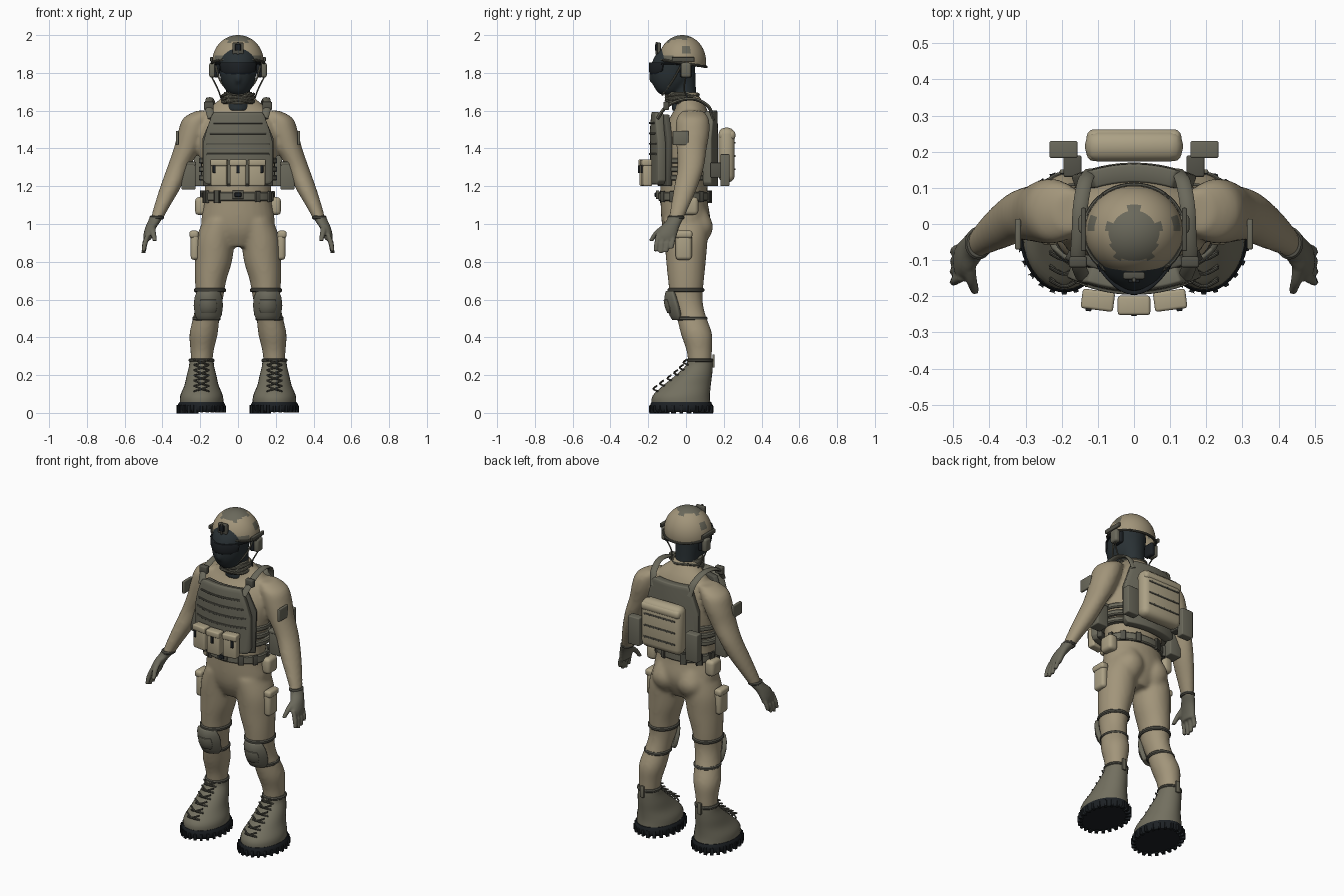
import bpy, bmesh, math
from mathutils import Vector, Matrix

default_cube = bpy.data.objects.get("Cube")
if default_cube:
    bpy.data.objects.remove(default_cube, do_unlink=True)


def material(name, *rgb):
    mat = bpy.data.materials.new(name)
    mat.use_nodes = True
    mat.diffuse_color = (*rgb, 1)
    mat.node_tree.nodes["Principled BSDF"].inputs["Base Color"].default_value = (*rgb, 1)
    return mat


TAN = material("tan cloth", .36, .30, .195)
POUCH = material("pale tan pouch", .41, .355, .235)
GEAR = material("olive grey gear", .145, .14, .105)
STRAP = material("dark olive strap", .085, .083, .065)
BOOT = material("boot leather", .17, .16, .115)
MASK = material("black blue mask", .022, .03, .034)
RUBBER = material("black rubber", .012, .015, .018)
SIDES = (("left", 1), ("right", -1))


def finish(name, bm, mat):
    """Turn a bmesh into a smooth shaded object."""
    bmesh.ops.recalc_face_normals(bm, faces=bm.faces)
    mesh = bpy.data.meshes.new(name)
    bm.to_mesh(mesh)
    bm.free()
    mesh.materials.append(mat)
    obj = bpy.data.objects.new(name, mesh)
    bpy.context.collection.objects.link(obj)
    bpy.ops.object.select_all(action='DESELECT')
    obj.select_set(True)
    bpy.context.view_layer.objects.active = obj
    bpy.ops.object.shade_smooth_by_angle(angle=math.radians(40))
    return obj


def spline(keys, steps):
    """Catmull-Rom through rows of numbers."""
    keys = [Vector(k) for k in keys]
    rows = []
    for i in range(len(keys) - 1):
        a, b = keys[max(i - 1, 0)], keys[i]
        c, d = keys[i + 1], keys[min(i + 2, len(keys) - 1)]
        for j in range(steps):
            t = j / steps
            rows.append(b + (c - a) * (t / 2) + (a * 2 - b * 5 + c * 4 - d) * (t * t / 2)
                        + (b * 3 - a - c * 3 + d) * (t ** 3 / 2))
    return rows + [keys[-1]]


def add_loft(bm, keys, s=1, steps=4, n=28):
    """Skin horizontal ellipses given as x, y, z, x radius, y radius."""
    last = None
    for x, y, z, rx, ry in spline(keys, steps):
        ring = [bm.verts.new((s * x + rx * math.cos(a), y + ry * math.sin(a), z))
                for a in (math.tau * i / n for i in range(n))]
        if last:
            for i in range(n):
                bm.faces.new((last[i], last[i - 1], ring[i - 1], ring[i]))
        else:
            bm.faces.new(ring)
        last = ring
    bm.faces.new(last)


def loft(name, keys, mat, s=1, steps=4, n=28):
    bm = bmesh.new()
    add_loft(bm, keys, s, steps, n)
    return finish(name, bm, mat)


def band(name, x, y, z, rx, ry, height, mat, s=1):
    h, e = height / 2, .006
    keys = [(x, y, z - h, rx - e, ry - e), (x, y, z - h + e, rx, ry),
            (x, y, z + h - e, rx, ry), (x, y, z + h, rx - e, ry - e)]
    return loft(name, keys, mat, s, 1, 40)


def blend(obj, voxel, rounds):
    """Melt overlapping volumes into one skin."""
    mod = obj.modifiers.new("blend", 'REMESH')
    mod.mode, mod.voxel_size, mod.use_smooth_shade = 'VOXEL', voxel, True
    mod = obj.modifiers.new("soften", 'SMOOTH')
    mod.iterations, mod.factor = rounds, .5


def box(name, at, size, mat, bevel=.008, turn=0):
    bm = bmesh.new()
    bmesh.ops.create_cube(bm, size=1)
    bm.transform(Matrix.Translation(at) @ Matrix.Rotation(turn, 4, 'Z') @ Matrix.Diagonal((*size, 1)))
    bmesh.ops.bevel(bm, geom=bm.edges[:], offset=bevel, segments=3, affect='EDGES', profile=.5)
    return finish(name, bm, mat)


def ball(name, at, size, mat):
    bm = bmesh.new()
    bmesh.ops.create_uvsphere(bm, u_segments=32, v_segments=20, radius=1)
    bm.transform(Matrix.Translation(at) @ Matrix.Diagonal((*size, 1)))
    return finish(name, bm, mat)


def panel(name, rows, bend, thick, mat, x=0, n=14):
    """Curved plate from rows of z, half width, y."""
    bm = bmesh.new()
    grid = [[bm.verts.new((x + w * u, y + bend * (w * u) ** 2, z))
             for u in (2 * i / n - 1 for i in range(n + 1))] for z, w, y in rows]
    for low, high in zip(grid, grid[1:]):
        for i in range(n):
            bm.faces.new((low[i], low[i + 1], high[i + 1], high[i]))
    obj = finish(name, bm, mat)
    mod = obj.modifiers.new("thickness", 'SOLIDIFY')
    mod.thickness, mod.offset = thick, 0
    mod = obj.modifiers.new("soft edge", 'BEVEL')
    mod.width, mod.segments = min(.006, thick / 4), 2
    return obj


def tube(name, points, radius, mat, wide=1, closed=False):
    """Round cord, or a flat strap when wide is above one."""
    pts = [Vector(p) for p in (points if closed else spline(points, 5))]
    bm, rings = bmesh.new(), []
    for i, p in enumerate(pts):
        after = pts[(i + 1) % len(pts)] if closed else pts[min(i + 1, len(pts) - 1)]
        before = pts[i - 1] if closed else pts[max(i - 1, 0)]
        along = (after - before).normalized()
        across = Vector((1, 0, 0)) if abs(along.x) < .8 else Vector((0, 0, 1))
        across = (across - along * across.dot(along)).normalized()
        up = along.cross(across)
        rings.append([bm.verts.new(p + radius * (across * wide * math.cos(a) + up * math.sin(a)))
                      for a in (math.tau * k / 8 for k in range(8))])
    pairs = list(zip(rings, rings[1:])) + ([(rings[-1], rings[0])] if closed else [])
    for r, q in pairs:
        for k in range(8):
            bm.faces.new((r[k], r[k - 1], q[k - 1], q[k]))
    if not closed:
        bm.faces.new(rings[0])
        bm.faces.new(rings[-1])
    return finish(name, bm, mat)


# Clothed body: torso, arms and legs melted together
TORSO = [(0, 0, .88, .09, .08), (0, 0, .95, .17, .115), (0, 0, 1.02, .195, .13), (0, -.01, 1.12, .178, .125),
         (0, -.01, 1.22, .178, .125), (0, -.005, 1.34, .2, .132), (0, 0, 1.45, .215, .135),
         (0, .015, 1.54, .205, .115), (0, .025, 1.61, .155, .085), (0, .01, 1.67, .085, .065), (0, 0, 1.7, .06, .055)]
ARM = [(.17, .035, 1.6, .05, .055), (.215, .035, 1.56, .075, .085), (.24, .035, 1.49, .077, .09),
       (.27, .03, 1.4, .07, .08), (.315, .025, 1.3, .06, .07), (.355, 0, 1.2, .056, .063),
       (.4, -.03, 1.1, .043, .05), (.433, -.055, 1.02, .031, .038)]
LEG = [(.09, 0, 1.02, .095, .12), (.118, 0, .92, .103, .115), (.13, 0, .8, .098, .105), (.145, 0, .7, .083, .095),
       (.152, .003, .6, .072, .085), (.165, .025, .52, .069, .078), (.182, .055, .42, .075, .083),
       (.19, .07, .33, .062, .068), (.193, .075, .24, .055, .06)]
bm = bmesh.new()
add_loft(bm, TORSO)
for side, s in SIDES:
    add_loft(bm, ARM, s)
    add_loft(bm, LEG, s)
    add_loft(bm, [(.085, .075, .9, .03, .03), (.085, .065, .95, .075, .07), (.085, .06, 1, .08, .082),
                  (.08, .05, 1.07, .06, .06)], s)
blend(finish("clothed_body", bm, TAN), .011, 7)

# Head, mask, glasses and scarf
HEAD = [(0, -.09, 1.685, .04, .045), (0, -.085, 1.71, .066, .075), (0, -.075, 1.76, .09, .108),
        (0, -.07, 1.82, .1, .118), (0, -.06, 1.88, .1, .11), (0, -.05, 1.93, .08, .08)]
bm = bmesh.new()
add_loft(bm, HEAD)
add_loft(bm, [(0, -.005, 1.6, .07, .07), (0, -.01, 1.7, .064, .064), (0, -.025, 1.8, .075, .075), (0, -.03, 1.86, .08, .08)])
add_loft(bm, [(0, -.17, 1.75, .012, .02), (0, -.178, 1.775, .016, .02), (0, -.17, 1.83, .01, .015)])
blend(finish("masked_head", bm, MASK), .009, 4)
panel("glasses", [(1.795, .055, -.185), (1.81, .09, -.19), (1.855, .095, -.19)], 8, .012, RUBBER)
loft("scarf", [(0, -.01, 1.635, .085, .085), (0, -.015, 1.65, .086, .088), (0, -.025, 1.675, .077, .08),
               (0, -.03, 1.7, .074, .072)], GEAR)
for k in range(3):
    ring = [(.083 * math.cos(a), -.02 + .085 * math.sin(a), 1.65 + .016 * k + .006 * math.sin(3 * a + k))
            for a in (math.tau * i / 32 for i in range(32))]
    tube("scarf_fold", ring, .008, GEAR, closed=True)

# Helmet shell with a grey top patch chosen by distance from the crown
bm = bmesh.new()
bmesh.ops.create_uvsphere(bm, u_segments=48, v_segments=40, radius=1)
bm.transform(Matrix.Translation((0, -.02, 1.86)) @ Matrix.Diagonal((.136, .126, .14, 1)))
bmesh.ops.bisect_plane(bm, geom=bm.verts[:] + bm.edges[:] + bm.faces[:], plane_co=(0, -.02, 1.85),
                       plane_no=(0, .16, 1), clear_inner=True)
helmet = finish("helmet", bm, TAN)
helmet.data.materials.append(GEAR)
for f in helmet.data.polygons:
    x, y, z = f.center
    turn = math.atan2(y + .03, x)
    reach = .07 + (.014 if math.sin(5 * turn) > .5 else 0)
    front_band = z < 1.895 and y < -.07
    side_patch = 1.905 < z < 1.94 and -.02 < y < .02
    f.material_index = int(z > 1.93 and math.hypot(x, y + .03) < reach or front_band or side_patch)
helmet.modifiers.new("thickness", 'SOLIDIFY').thickness = .008
rim = [(.138 * math.cos(a), -.02 + .128 * math.sin(a), 1.852 - .02 * math.sin(a))
       for a in (math.tau * i / 48 for i in range(48))]
tube("helmet_rim", rim, .007, STRAP, closed=True)
box("helmet_mount", (0, -.143, 1.93), (.06, .02, .06), STRAP, .005)
box("mount_slot", (0, -.156, 1.935), (.03, .014, .035), RUBBER, .003)
box("mount_post", (0, -.155, 1.93), (.01, .012, .065), STRAP, .002)

for side, s in SIDES:
    # Headset and chin straps
    box(side + "_ear_cup", (s * .135, 0, 1.815), (.036, .055, .078), GEAR, .012)
    box(side + "_ear_pad", (s * .112, 0, 1.815), (.03, .065, .08), RUBBER, .012)
    box(side + "_helmet_rail", (s * .14, -.015, 1.872), (.014, .12, .024), STRAP, .004)
    tube(side + "_chin_strap", [(s * .12, -.02, 1.85), (s * .095, -.07, 1.76), (s * .035, -.12, 1.69), (0, -.125, 1.685)],
         .005, GEAR)
    tube(side + "_headset_cable", [(s * .14, 0, 1.78), (s * .105, -.01, 1.71), (s * .085, .02, 1.65)], .004, STRAP)
    tube(side + "_glasses_arm", [(s * .09, -.13, 1.85), (s * .118, -.06, 1.85), (s * .115, 0, 1.84)], .006, RUBBER)

    # Gloves with four fingers and a thumb
    bm = bmesh.new()
    add_loft(bm, [(.428, -.052, 1.045, .035, .042), (.44, -.06, 1.02, .034, .042), (.46, -.085, .985, .03, .05),
                  (.475, -.1, .945, .025, .053), (.48, -.105, .915, .02, .05)], s)
    for i in range(4):
        y, drop = -.147 + .028 * i, (.075, .085, .08, .06)[i]
        add_loft(bm, [(.475, y, .95, .013, .013), (.492, y - .008, .925 - drop / 3, .014, .013),
                      (.5, y - .014, .93 - drop, .011, .011)], s, 3, 10)
    add_loft(bm, [(.455, -.1, 1, .016, .018), (.45, -.15, .96, .016, .018), (.44, -.185, .91, .012, .013)], s, 4, 10)
    blend(finish(side + "_glove", bm, GEAR), .006, 3)
    band(side + "_glove_cuff", .43, -.053, 1.035, .038, .045, .02, STRAP, s)

    # Sleeve patch
    box(side + "_sleeve_patch", (s * .321, -.028, 1.455), (.016, .085, .075), GEAR, .005)

    # Boots: sole with lugs, upper, cuff, laces and heel tab
    loft(side + "_boot", [(.193, -.025, .04, .115, .155), (.193, -.025, .09, .113, .152), (.193, .005, .145, .091, .126),
                          (.193, .042, .2, .078, .096), (.193, .07, .25, .066, .072), (.193, .075, .285, .064, .066)],
         BOOT, s)
    loft(side + "_sole", [(.193, -.025, .006, .114, .155), (.193, -.025, .02, .124, .164),
                          (.193, -.025, .045, .124, .164), (.193, -.025, .058, .117, .158)], RUBBER, s, 1, 48)
    for i in range(24):
        a = math.tau * i / 24
        box(side + "_sole_lug", (s * .193 + .117 * math.cos(a), -.025 + .157 * math.sin(a), .02),
            (.026, .014, .038), RUBBER, .003, a)
    band(side + "_boot_cuff", .193, .075, .278, .068, .07, .02, STRAP, s)
    box(side + "_heel_tab", (s * .193, .145, .275), (.025, .012, .07), BOOT, .004)
    for i in range(6):
        z, y = .115 + .028 * i, (-.165, -.13, -.09, -.055, -.025, -.005)[i]
        for d in (-1, 1):
            tube(side + "_lace", [(s * .193 - .04 * d, y + .015, z), (s * .193, y - .008, z + .012),
                                  (s * .193 + .04 * d, y + .01, z + .028)], .005, STRAP)

    # Knee pads and their straps
    panel(side + "_knee_pad", [(.495, .05, -.06), (.52, .064, -.075), (.57, .07, -.096), (.61, .066, -.102),
                               (.645, .052, -.095)], 11, .025, GEAR, s * .157)
    panel(side + "_knee_cap", [(.53, .035, -.094), (.56, .045, -.107), (.6, .04, -.114)], 11, .01, GEAR, s * .157)
    band(side + "_upper_knee_strap", .148, 0, .65, .085, .097, .022, STRAP, s)
    band(side + "_lower_knee_strap", .167, .03, .5, .075, .083, .022, STRAP, s)

    # Thigh pocket and hip pouch
    box(side + "_thigh_pocket", (s * .228, -.012, .885), (.045, .085, .15), POUCH, .018)
    box(side + "_pocket_flap", (s * .233, -.012, .945), (.048, .092, .04), POUCH, .014)
    box(side + "_hip_pouch", (s * .197, .02, 1.095), (.06, .09, .095), POUCH, .02)

    # Side and rear utility pouches
    box(side + "_side_pouch", (s * .262, .01, 1.255), (.075, .075, .145), GEAR, .006)
    box(side + "_side_pouch_lid", (s * .262, .01, 1.32), (.08, .08, .02), GEAR, .006)
    box(side + "_rear_pouch", (s * .195, .206, 1.285), (.078, .048, .17), GEAR, .006)
    box(side + "_rear_pouch_mount", (s * .17, .16, 1.285), (.05, .06, .08), STRAP, .006)

    # Shoulder straps and buckles
    tube(side + "_shoulder_strap", [(s * .14, -.15, 1.56), (s * .155, -.105, 1.62), (s * .152, -.03, 1.655),
                                    (s * .148, .05, 1.66), (s * .135, .12, 1.62), (s * .12, .145, 1.55)],
         .009, GEAR, 2.3)
    box(side + "_strap_buckle", (s * .155, -.105, 1.625), (.05, .03, .045), STRAP, .006)

# Vest: front and back plates, webbing and waist wraps
panel("front_plate", [(1.21, .16, -.168), (1.23, .178, -.168), (1.43, .178, -.168), (1.5, .16, -.168),
                      (1.57, .135, -.163), (1.59, .122, -.158)], 1.3, .045, GEAR)
panel("front_backing", [(1.2, .18, -.135), (1.45, .185, -.135), (1.58, .13, -.125)], 1.5, .03, STRAP)
for z, w in ((1.37, .165), (1.425, .165), (1.48, .15), (1.535, .13)):
    panel("front_webbing", [(z - .005, w, -.192), (z + .005, w, -.192)], 1.3, .008, STRAP)
panel("back_plate", [(1.2, .15, .145), (1.22, .165, .145), (1.45, .165, .145), (1.58, .125, .142),
                     (1.6, .11, .14)], -1.3, .05, GEAR)
for z in (1.245, 1.29, 1.335):
    band("waist_wrap", 0, -.005, z, .207, .146, .03, GEAR)

# Magazine pouches with flaps and dark clips
for i in (-1, 0, 1):
    x, y, turn = i * .1, -.222 + abs(i) * .014, i * .13
    box("magazine_pouch", (x, y, 1.265), (.086, .048, .13), POUCH, .01, turn)
    box("pouch_flap", (x, y - .003, 1.325), (.09, .054, .035), POUCH, .008, turn)
    box("pouch_clip", (x + turn * .2, y - .028, 1.29), (.016, .01, .04), RUBBER, .003, turn)

# Backpack with webbing rows
box("backpack", (0, .215, 1.365), (.27, .085, .29), POUCH, .035)
for z in (1.29, 1.36, 1.43):
    box("backpack_webbing", (0, .257, z), (.21, .008, .01), STRAP, .002)
box("backpack_lid", (0, .218, 1.47), (.262, .088, .05), POUCH, .02)

# Belt with front buckle and keepers
band("belt", 0, -.008, 1.145, .19, .138, .048, GEAR)
box("belt_buckle", (0, -.15, 1.155), (.06, .02, .045), STRAP, .005)
box("buckle_slot", (0, -.162, 1.155), (.035, .008, .022), RUBBER, .002)
for a in (.2, .7, 1.2, 1.94, 2.44, 2.94, 3.6, 4.1, 5.3, 5.8):
    box("belt_keeper", (.19 * math.cos(a), -.008 + .138 * math.sin(a), 1.145), (.014, .03, .058), STRAP, .004, a)
